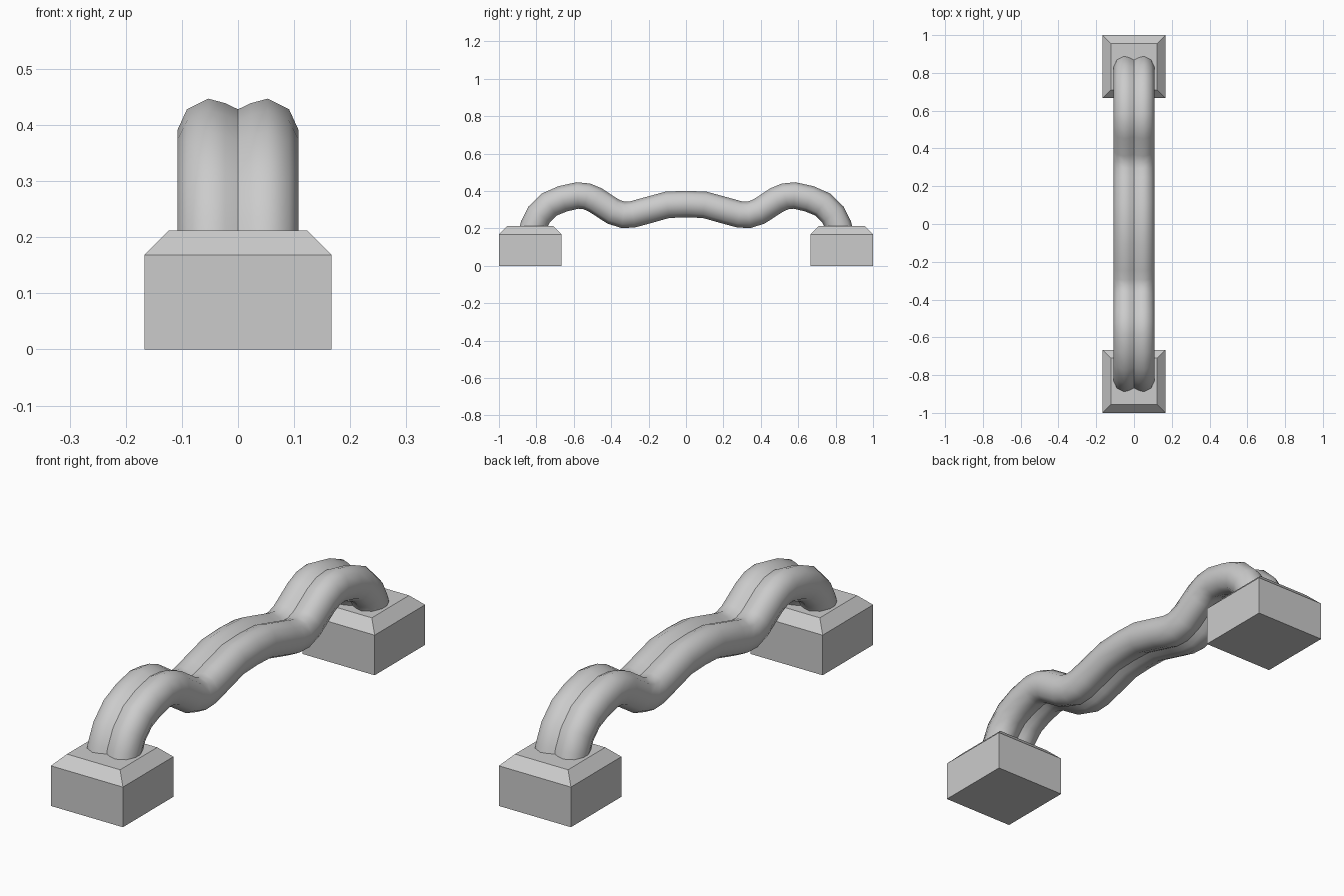
import bpy, bmesh
from mathutils import Vector

if "Cube" in bpy.data.objects:
    bpy.data.objects.remove(bpy.data.objects["Cube"])


def make_object(name, bm, smooth=False):
    bmesh.ops.recalc_face_normals(bm, faces=bm.faces)
    for f in bm.faces:
        f.smooth = smooth
    mesh = bpy.data.meshes.new(name)
    bm.to_mesh(mesh)
    bm.free()
    obj = bpy.data.objects.new(name, mesh)
    bpy.context.collection.objects.link(obj)
    return obj


# Square foot block with a chamfered top
def foot_block(name, cy):
    bm = bmesh.new()
    rings = []
    for half, z in ((0.167, 0), (0.167, 0.168), (0.123, 0.212)):
        rings.append([bm.verts.new((sx * half, cy + sy * half, z))
                      for sx, sy in ((-1, -1), (1, -1), (1, 1), (-1, 1))])
    for a, b in zip(rings, rings[1:]):
        for i in range(4):
            j = (i + 1) % 4
            bm.faces.new((a[i], a[j], b[j], b[i]))
    bm.faces.new(rings[0])
    bm.faces.new(rings[-1])
    return make_object(name, bm)


foot_block("front_foot", -0.833)
foot_block("back_foot", 0.833)

# Wavy centre line (y, z), half then mirrored
half = [(0, 0.33), (0.10, 0.326), (0.23, 0.29), (0.285, 0.275), (0.335, 0.272),
        (0.39, 0.29), (0.485, 0.352), (0.53, 0.371), (0.58, 0.376),
        (0.66, 0.358), (0.73, 0.328), (0.785, 0.275), (0.815, 0.215), (0.83, 0.15)]
path = [Vector((0, -y, z)) for y, z in reversed(half[1:])]
path += [Vector((0, y, z)) for y, z in half]

# One strand's cross-section (x, offset along the path normal), open at x = 0
upper = [(0, 0.052), (0.023, 0.063), (0.053, 0.071), (0.091, 0.052), (0.108, 0.015)]
section = upper + [(x, -n) for x, n in reversed(upper)]

# Sweep the strand along the path
bm = bmesh.new()
rings = []
for i, p in enumerate(path):
    before = (p - path[i - 1]).normalized() if i else Vector()
    after = (path[i + 1] - p).normalized() if i < len(path) - 1 else Vector()
    t = (before + after).normalized()
    normal = Vector((0, -t.z, t.y))
    rings.append([bm.verts.new(p + normal * n + Vector((x, 0, 0))) for x, n in section])
for a, b in zip(rings, rings[1:]):
    for k in range(len(section) - 1):
        bm.faces.new((a[k], a[k + 1], b[k + 1], b[k]))
# outward direction check: the strand is open, so orient from its outer side
strands = make_object("twin_strand_handle", bm, smooth=True)

# Second strand, unmerged so the centre crease stays sharp
mirror = strands.modifiers.new("mirror", 'MIRROR')
mirror.use_axis = (True, False, False)
mirror.use_mirror_merge = False
